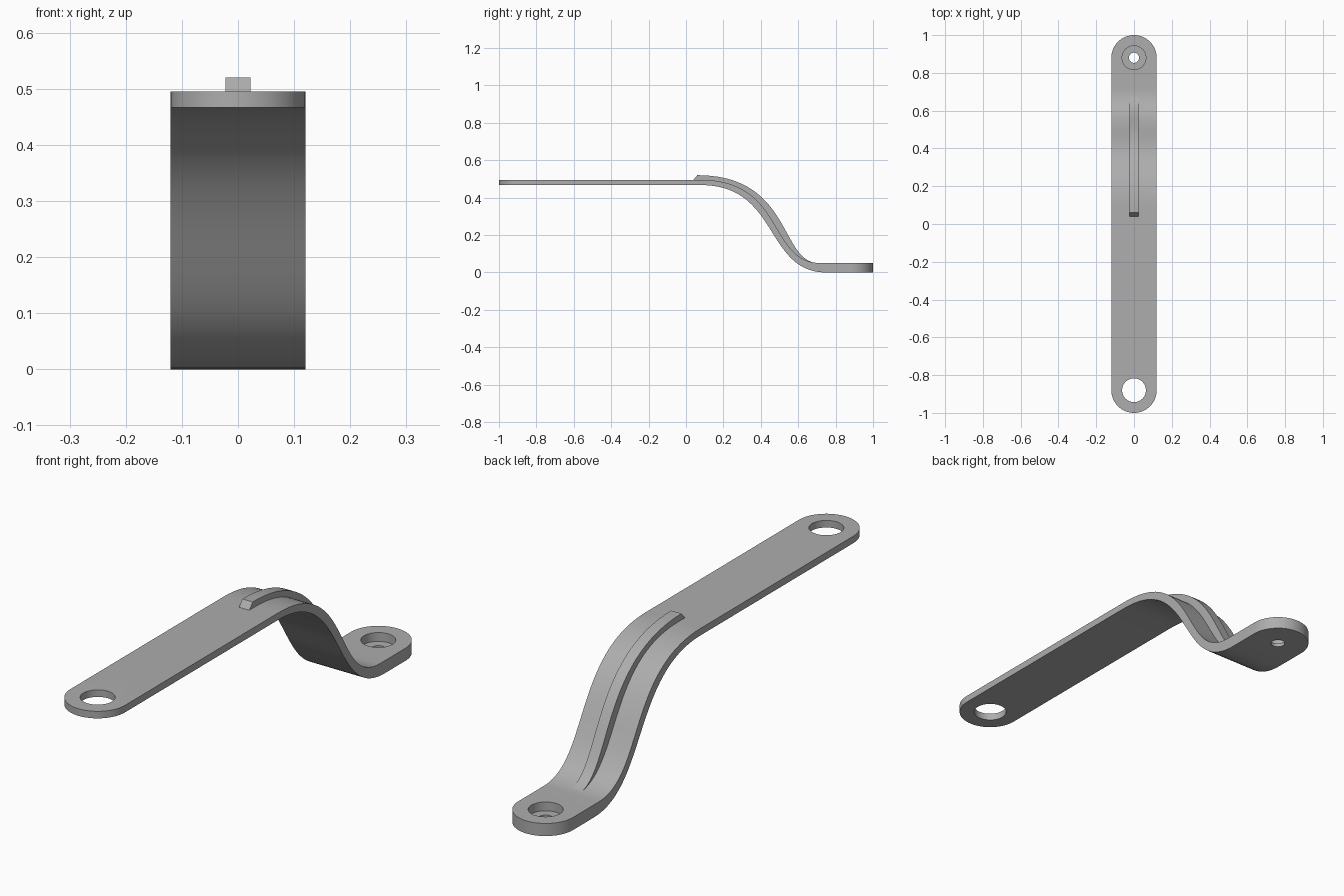
import bpy, bmesh, math
from mathutils import Vector
from mathutils.geometry import interpolate_bezier

cube = bpy.data.objects.get("Cube")
if cube:
    bpy.data.objects.remove(cube, do_unlink=True)

metal = bpy.data.materials.new("grey metal")
metal.use_nodes = True
GREY = (0.42, 0.42, 0.42, 1)
metal.diffuse_color = GREY
metal.node_tree.nodes["Principled BSDF"].inputs["Base Color"].default_value = GREY


def prism(name, outline, direction):
    """Extrude a closed 3D outline along a vector."""
    bm = bmesh.new()
    face = bm.faces.new([bm.verts.new(p) for p in outline])
    moved = bmesh.ops.extrude_face_region(bm, geom=[face], use_keep_orig=True)["geom"]
    verts = [g for g in moved if isinstance(g, bmesh.types.BMVert)]
    bmesh.ops.translate(bm, verts=verts, vec=direction)
    bmesh.ops.recalc_face_normals(bm, faces=bm.faces)
    mesh = bpy.data.meshes.new(name)
    bm.to_mesh(mesh)
    bm.free()
    mesh.materials.append(metal)
    obj = bpy.data.objects.new(name, mesh)
    bpy.context.collection.objects.link(obj)
    return obj


def side_prism(name, profile, half_width):
    return prism(name, [(-half_width, y, z) for y, z in profile], (2 * half_width, 0, 0))


def arc(y, radius, start, end, steps):
    angles = [start + (end - start) * i / steps for i in range(steps + 1)]
    return [(radius * math.cos(a), y + radius * math.sin(a)) for a in angles]


def upright(name, outline, bottom, top):
    return prism(name, [(x, y, bottom) for x, y in outline], (0, 0, top - bottom))


def disc(name, y, radius, bottom, top):
    return upright(name, arc(y, radius, 0, math.tau, 48)[:-1], bottom, top)


def bend(*points):
    """Side curve from start, two handles and end."""
    a, b, c, d = [Vector(p) for p in points]
    return [tuple(p)[:2] for p in interpolate_bezier(a, b, c, d, 40)]


def cut(obj, cutter, operation):
    mod = obj.modifiers.new("cut", "BOOLEAN")
    mod.object, mod.operation, mod.solver = cutter, operation, "EXACT"
    bpy.context.view_layer.objects.active = obj
    bpy.ops.object.modifier_apply(modifier=mod.name)
    bpy.data.objects.remove(cutter, do_unlink=True)


# Side curves of the strap and of the stiffening rib
under = bend((0.08, 0.467), (0.50, 0.467), (0.42, 0), (0.75, 0))
over = bend((0.08, 0.495), (0.53, 0.495), (0.44, 0.05), (0.72, 0.05))
crest = bend((0.06, 0.52), (0.57, 0.52), (0.50, 0.05), (0.71, 0.05))

# Bent strap, trimmed to rounded ends
profile = [(-1.1, 0.467)] + under + [(1.1, 0), (1.1, 0.05)] + over[::-1] + [(-1.1, 0.495)]
strap = side_prism("bent_strap", profile, 0.2)
plan = arc(0.88, 0.12, 0, math.pi, 32) + arc(-0.88, 0.12, math.pi, math.tau, 32)
cut(strap, upright("plan_cutter", plan, -0.5, 1), "INTERSECT")

# Front hole, rear counterbore and rear screw hole
for y, radius, bottom in ((-0.88, 0.063, 0.3), (0.88, 0.063, 0.015), (0.88, 0.027, -0.1)):
    cut(strap, disc("hole_cutter", y, radius, bottom, 0.7), "DIFFERENCE")

# Raised rib fading into the lower bend
sunk = [(y - 0.008, z - 0.01) for y, z in over]
rib = side_prism("stiffening_rib", [(0.035, 0.49)] + crest + sunk[::-1], 0.0225)

for obj in (strap, rib):
    bpy.ops.object.select_all(action="DESELECT")
    obj.select_set(True)
    bpy.context.view_layer.objects.active = obj
    bpy.ops.object.shade_smooth_by_angle(angle=math.radians(30))
